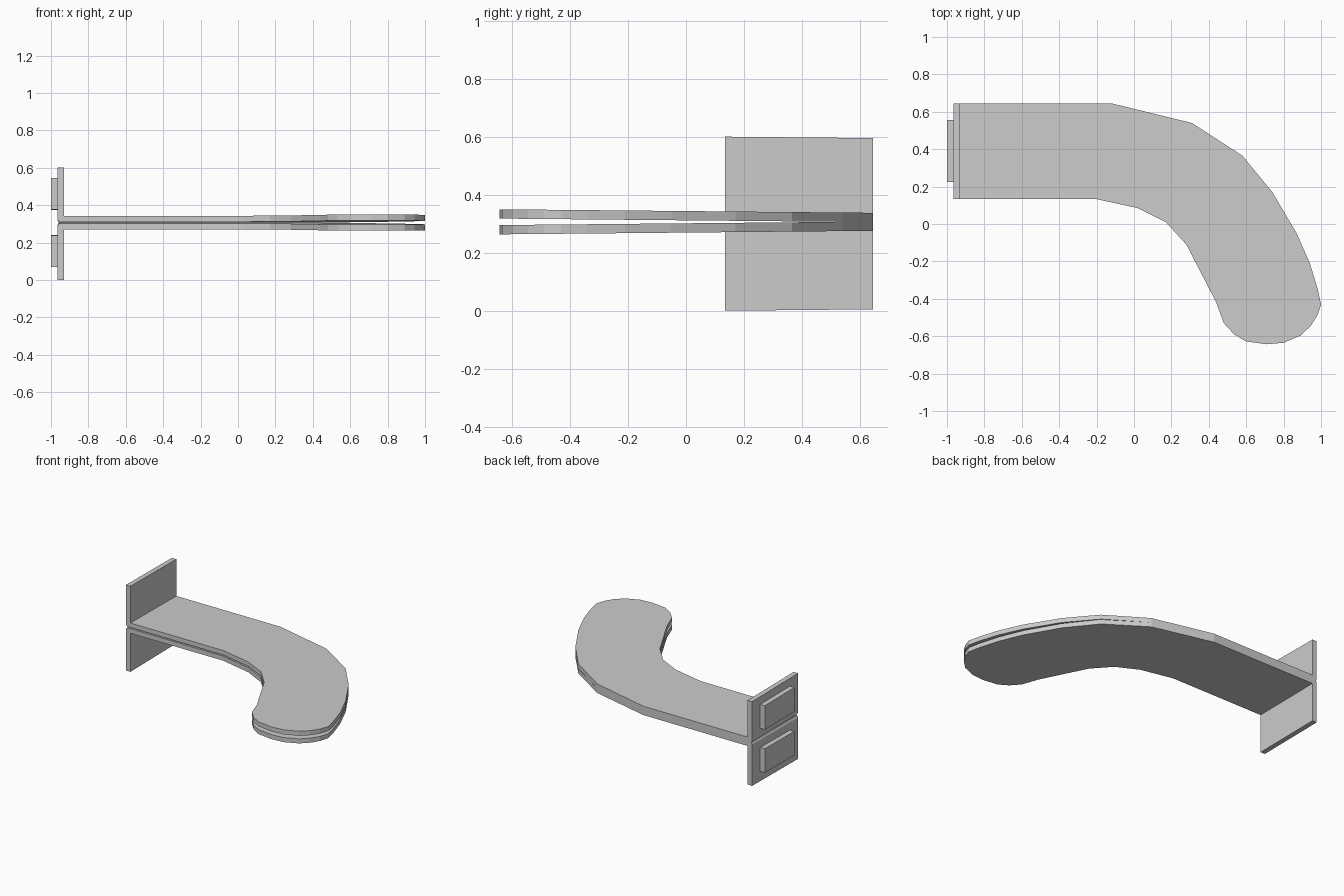
import bpy, bmesh

if "Cube" in bpy.data.objects:
    bpy.data.objects.remove(bpy.data.objects["Cube"])

MID_Z = 0.307      # plane between the two halves
TILT = 0.0095      # halves splay slightly apart toward the front
BACK, FRONT = 0.645, 0.135


def prism(name, ring_a, ring_b, side):
    """Solid between two matching rings; heights are measured from the mid plane."""
    bm = bmesh.new()

    def add(p):
        x, y, h = p
        return bm.verts.new((x, y, MID_Z + side * (h + TILT * (BACK - y))))

    a, b = [add(p) for p in ring_a], [add(p) for p in ring_b]
    bm.faces.new(a)
    bm.faces.new(b[::-1])
    n = len(a)
    for i in range(n):
        j = (i + 1) % n
        bm.faces.new((a[j], a[i], b[i], b[j]))
    bmesh.ops.recalc_face_normals(bm, faces=bm.faces)
    mesh = bpy.data.meshes.new(name)
    bm.to_mesh(mesh)
    bm.free()
    obj = bpy.data.objects.new(name, mesh)
    bpy.context.collection.objects.link(obj)
    return obj


def along_y(name, profile, y0, y1, side):
    return prism(name, [(x, y0, h) for x, h in profile],
                 [(x, y1, h) for x, h in profile], side)


# Curved plate outline seen from above
outline = [(-0.93, BACK), (-0.12, BACK), (0.31, 0.54), (0.58, 0.365), (0.74, 0.17),
           (0.87, -0.05), (0.94, -0.21), (0.98, -0.34), (1.0, -0.43), (0.98, -0.49),
           (0.945, -0.545), (0.89, -0.597), (0.80, -0.635), (0.71, -0.643),
           (0.60, -0.628), (0.535, -0.59), (0.48, -0.53), (0.44, -0.42),
           (0.28, -0.11), (0.17, 0.01), (0.02, 0.085), (-0.21, FRONT), (-0.93, FRONT)]
INNER, OUTER = -0.001, 0.031

for label, side, reach in (("upper", 1, 0.289), ("lower", -1, 0.302)):
    # Curved plate
    prism(label + "_plate", [(x, y, INNER) for x, y in outline],
          [(x, y, OUTER) for x, y in outline], side)
    # End flange with a chamfered bend corner
    along_y(label + "_flange",
            [(-0.93, INNER), (-0.957, INNER), (-0.965, 0.012), (-0.965, reach), (-0.93, reach)],
            FRONT, BACK, side)
    # Mounting pad on the end flange
    along_y(label + "_pad",
            [(-0.965, 0.066), (-1.0, 0.066), (-1.0, 0.234), (-0.965, 0.234)],
            0.225, 0.555, side)
